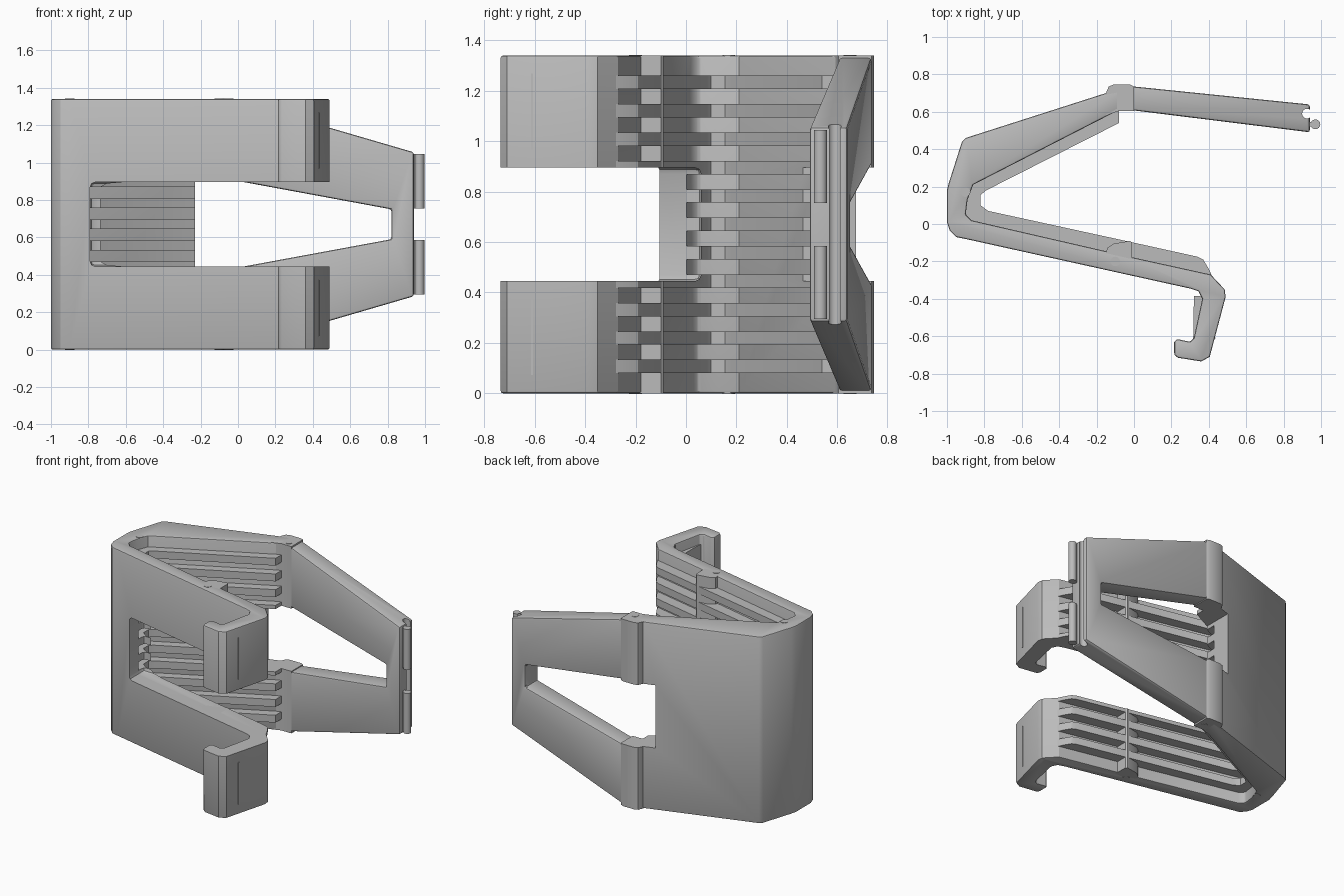
import bpy, bmesh, math
from mathutils import Vector, Matrix

cube = bpy.data.objects.get("Cube")
if cube:
    bpy.data.objects.remove(cube)

HEIGHT = 1.34
ARM = 0.445                      # height of each prong
MID = HEIGHT / 2

plastic = bpy.data.materials.new("grey_plastic")
plastic.use_nodes = True
GREY = (0.5, 0.5, 0.5, 1)
plastic.diffuse_color = GREY
plastic.node_tree.nodes["Principled BSDF"].inputs["Base Color"].default_value = GREY


def finish(name, bm):
    bmesh.ops.recalc_face_normals(bm, faces=bm.faces)
    mesh = bpy.data.meshes.new(name)
    bm.to_mesh(mesh)
    bm.free()
    mesh.materials.append(plastic)
    obj = bpy.data.objects.new(name, mesh)
    bpy.context.collection.objects.link(obj)
    return obj


def add_prism(bm, bottom, top):
    """Join two matching outlines into a closed solid."""
    a = [bm.verts.new(p) for p in bottom]
    b = [bm.verts.new(p) for p in top]
    bm.faces.new(a)
    bm.faces.new(b)
    for i in range(len(a)):
        j = (i + 1) % len(a)
        bm.faces.new((a[i], a[j], b[j], b[i]))


def extrude_plan(name, outline, spans):
    bm = bmesh.new()
    for lo, hi in spans:
        add_prism(bm, [(x, y, lo) for x, y in outline], [(x, y, hi) for x, y in outline])
    return finish(name, bm)


def box(name, lo, hi):
    outline = [(lo[0], lo[1]), (hi[0], lo[1]), (hi[0], hi[1]), (lo[0], hi[1])]
    return extrude_plan(name, outline, [(lo[2], hi[2])])


def cylinder(name, x, y, radius, lo, hi):
    bm = bmesh.new()
    bmesh.ops.create_cone(bm, cap_ends=True, segments=24, radius1=radius, radius2=radius,
                          depth=hi - lo, matrix=Matrix.Translation((x, y, (lo + hi) / 2)))
    return finish(name, bm)


def apply(obj, modifier):
    bpy.context.view_layer.objects.active = obj
    bpy.ops.object.modifier_apply(modifier=modifier.name)


def bevel(obj, width, segments=2):
    mod = obj.modifiers.new("bevel", 'BEVEL')
    mod.width, mod.segments = width, segments
    mod.limit_method = 'ANGLE'
    mod.angle_limit = math.radians(50)
    apply(obj, mod)


def cut(obj, cutter):
    mod = obj.modifiers.new("cut", 'BOOLEAN')
    mod.operation, mod.solver, mod.object = 'DIFFERENCE', 'EXACT', cutter
    apply(obj, mod)


# Cutters: the front window between the prongs and the notch at the rear hinge
window = box("window_cutter", (-0.79, -0.9, ARM), (0.7, 0.06, HEIGHT - ARM))
bevel(window, 0.025)
notch = box("notch_cutter", (-0.23, 0.3, ARM), (0.2, 0.9, HEIGHT - ARM))

# Outer wall: hooked front arm, rounded left corner and back panel
wall = extrude_plan("outer_wall", [
    (-0.90, -0.08), (0.30, -0.345), (0.345, -0.36), (0.365, -0.40), (0.32, -0.61),
    (0.30, -0.63), (0.23, -0.615), (0.215, -0.63), (0.215, -0.70), (0.235, -0.715),
    (0.36, -0.735), (0.405, -0.71), (0.49, -0.39), (0.485, -0.35), (0.41, -0.27),
    (0.0, -0.18), (-0.87, 0.02), (-0.90, 0.05), (-0.89, 0.13), (-0.86, 0.21),
    (-0.08, 0.61), (-0.08, 0.715), (-0.15, 0.70), (-0.90, 0.46), (-0.92, 0.44),
    (-0.99, 0.22), (-1.0, 0.18), (-1.0, 0.01), (-0.985, -0.035), (-0.95, -0.07),
], [(0, HEIGHT)])
bevel(wall, 0.01)

# Stiffening ribs stacked along the inside of the wall
RIBS, PITCH, THICK = 11, 0.1126, 0.053
levels = [MID + (i - (RIBS - 1) / 2) * PITCH for i in range(RIBS)]
ribs = extrude_plan("inner_ribs", [
    (0.42, -0.285), (0.40, -0.24), (0.37, -0.19), (0.34, -0.175), (0.0, -0.1),
    (-0.78, 0.07), (-0.82, 0.1), (-0.82, 0.155), (-0.79, 0.18), (-0.08, 0.54),
    (-0.08, 0.62), (-0.15, 0.59), (-0.87, 0.23), (-0.92, 0.1), (-0.88, 0.0), (0.0, -0.2),
], [(z - THICK / 2, z + THICK / 2) for z in levels])

# Hinge posts on the front arm and the back panel
front_post = extrude_plan("front_hinge_post", [
    (-0.15, -0.20), (-0.145, -0.13), (-0.11, -0.105), (-0.02, -0.09), (-0.01, -0.10),
    (-0.01, -0.20)], [(0, HEIGHT)])
rear_post = extrude_plan("rear_hinge_post", [
    (-0.15, 0.58), (-0.15, 0.70), (-0.135, 0.735), (-0.11, 0.745), (-0.02, 0.745),
    (0.0, 0.735), (0.0, 0.605), (-0.08, 0.605)], [(0, HEIGHT)])

for part in (wall, ribs, front_post):
    cut(part, window)
for part in (wall, ribs, rear_post):
    cut(part, notch)

# Tapered two-pronged rear flap
half = [(-0.02, MID - 0.005), (0.94, 0.385), (0.82, 0.08), (-0.02, MID - ARM + 0.01)]
(o0, o1, i1, i0) = half
outline = [(o0[0], o0[1]), o1, (o1[0], -o1[1]), (o0[0], -o0[1]),
           (i0[0], -i0[1]), (i1[0], -i1[1]), i1, i0]
bm = bmesh.new()
add_prism(bm, [(x, 0.607 - 0.124 * x, MID + z) for x, z in outline],
          [(x, 0.735 - 0.102 * x, MID + z) for x, z in outline])
flap = finish("rear_flap", bm)
bevel(flap, 0.012)
socket = cylinder("socket_cutter", 0.925, 0.59, 0.026, 0, HEIGHT)
cut(flap, socket)
mouth = box("mouth_cutter", (0.925, 0.575, 0), (1.0, 0.605, HEIGHT))
cut(flap, mouth)

for cutter in (window, notch, socket, mouth):
    bpy.data.objects.remove(cutter)

# Snap rods on the flap end, hook pads and hook slots, one per prong
for side, word in ((-1, "lower"), (1, "upper")):
    lo, hi = sorted((MID + side * 0.085, MID + side * 0.375))
    cylinder(word + "_snap_rod", 0.97, 0.533, 0.026, lo, hi)
    box(word + "_rod_web", (0.92, 0.52, lo), (0.965, 0.546, hi))
    centre = MID + side * (MID - ARM / 2)
    extrude_plan(word + "_hook_pad", [
        (0.37, -0.385), (0.32, -0.385), (0.318, -0.59), (0.31, -0.64), (0.34, -0.64)],
        [(centre - 0.15, centre + 0.15)])
    slot = box(word + "_hook_slot", (-0.003, -0.004, -0.15), (0.003, 0.004, 0.15))
    slot.location = (0.432, -0.61, centre)
    slot.rotation_euler.z = math.radians(-15)

# Hinge pin caps on the top and bottom faces
for x, y in ((-0.10, -0.20), (-0.90, 0.17), (-0.05, 0.65)):
    for z, word in ((0.001, "bottom"), (HEIGHT - 0.001, "top")):
        cylinder(word + "_pin_cap", x, y, 0.025, z - 0.003, z + 0.003)

# Smooth shading with sharp edges kept
bpy.ops.object.select_all(action='DESELECT')
for obj in bpy.context.scene.objects:
    if obj.type == 'MESH':
        obj.select_set(True)
        bpy.context.view_layer.objects.active = obj
bpy.ops.object.shade_smooth_by_angle(angle=math.radians(30))
